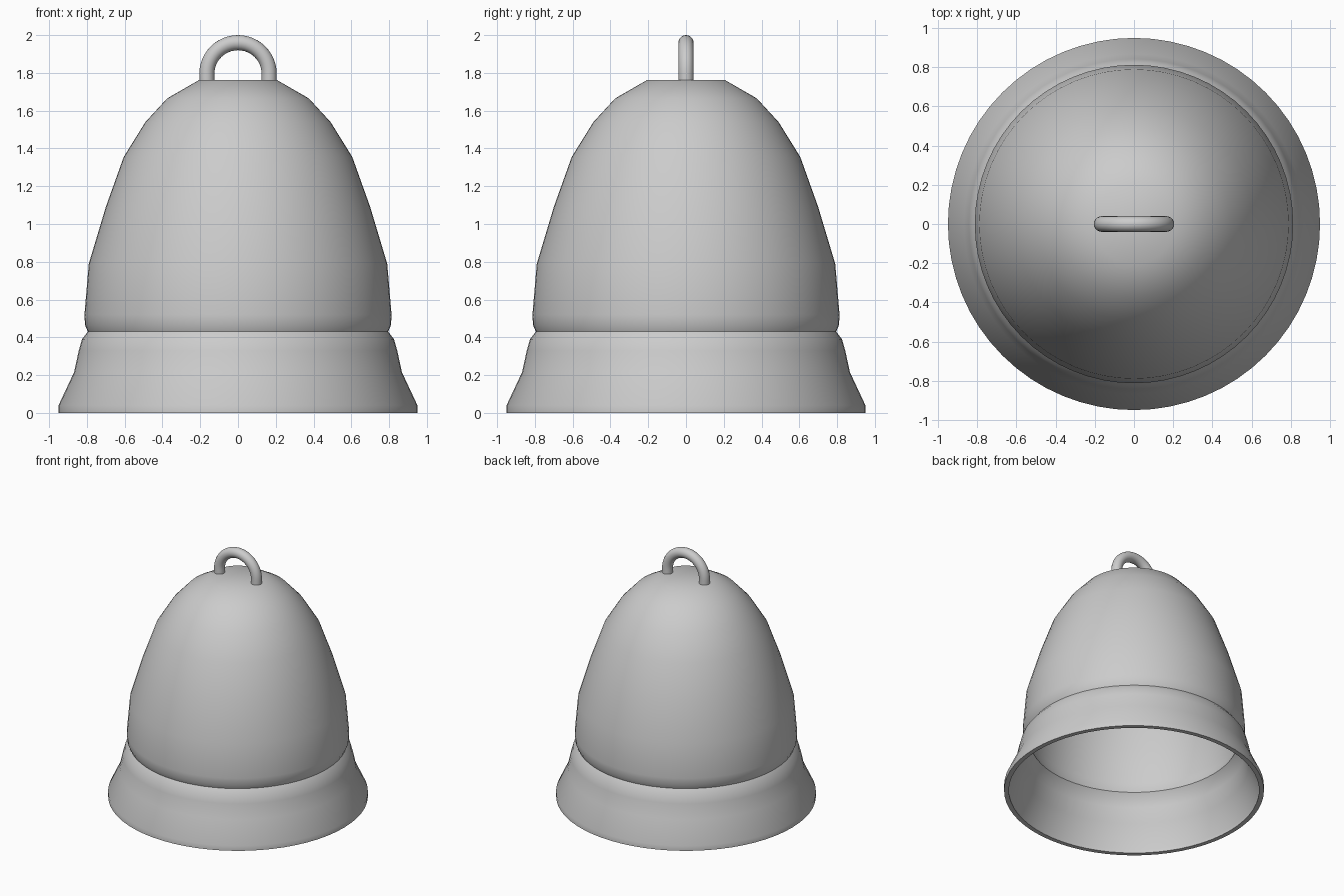
import bpy, bmesh, math

if "Cube" in bpy.data.objects:
    bpy.data.objects.remove(bpy.data.objects["Cube"])

SEGS = 64
THICK = 0.035


def add_mesh(name, bm, angle):
    bmesh.ops.recalc_face_normals(bm, faces=bm.faces)
    mesh = bpy.data.meshes.new(name)
    bm.to_mesh(mesh)
    bm.free()
    obj = bpy.data.objects.new(name, mesh)
    bpy.context.collection.objects.link(obj)
    bpy.ops.object.select_all(action='DESELECT')
    obj.select_set(True)
    bpy.context.view_layer.objects.active = obj
    bpy.ops.object.shade_smooth_by_angle(angle=math.radians(angle))
    return obj


def circle_point(radius, a):
    return radius * math.cos(a), radius * math.sin(a)


def bridge(bm, a, b):
    n = len(a)
    for i in range(n):
        j = (i + 1) % n
        bm.faces.new((a[i], a[j], b[j], b[i]))


# Bell shell: revolved outer profile (radius, height), hollow inner wall offset inward
outer = [(0.95, 0), (0.95, 0.04), (0.868, 0.215), (0.843, 0.33), (0.826, 0.39),
         (0.795, 0.43), (0.81, 0.465), (0.813, 0.52), (0.79, 0.79), (0.70, 1.09),
         (0.605, 1.355), (0.49, 1.54), (0.375, 1.665), (0.205, 1.763)]
inner = [(outer[0][0] - THICK, 0)]
for k in range(1, len(outer)):
    r0, z0 = outer[k - 1]
    r1, z1 = outer[min(k + 1, len(outer) - 1)]
    length = math.hypot(r1 - r0, z1 - z0)
    r, z = outer[k]
    inner.append((r - THICK * (z1 - z0) / length, z + THICK * (r1 - r0) / length))

bm = bmesh.new()
rings = []
for r, z in outer[::-1] + inner:
    rings.append([bm.verts.new((*circle_point(r, math.tau * i / SEGS), z)) for i in range(SEGS)])
for a, b in zip(rings, rings[1:]):
    bridge(bm, a, b)
bm.faces.new(rings[0])
bm.faces.new(rings[-1])
add_mesh("bell_shell", bm, 42)

# Hanging loop: round tube along an arch with short straight legs
MAJOR, TUBE, CENTRE = 0.165, 0.04, 1.795
path = [(MAJOR, 1.755, 0)]
for i in range(25):
    a = math.pi * i / 24
    x, z = circle_point(MAJOR, a)
    path.append((x, CENTRE + z, a))
path.append((-MAJOR, 1.755, math.pi))

bm = bmesh.new()
rings = []
for x, z, a in path:
    ring = []
    for i in range(20):
        out, side = circle_point(TUBE, math.tau * i / 20)
        ring.append(bm.verts.new((x + out * math.cos(a), side, z + out * math.sin(a))))
    rings.append(ring)
for a, b in zip(rings, rings[1:]):
    bridge(bm, a, b)
bm.faces.new(rings[0])
bm.faces.new(rings[-1])
add_mesh("hanging_loop", bm, 40)
